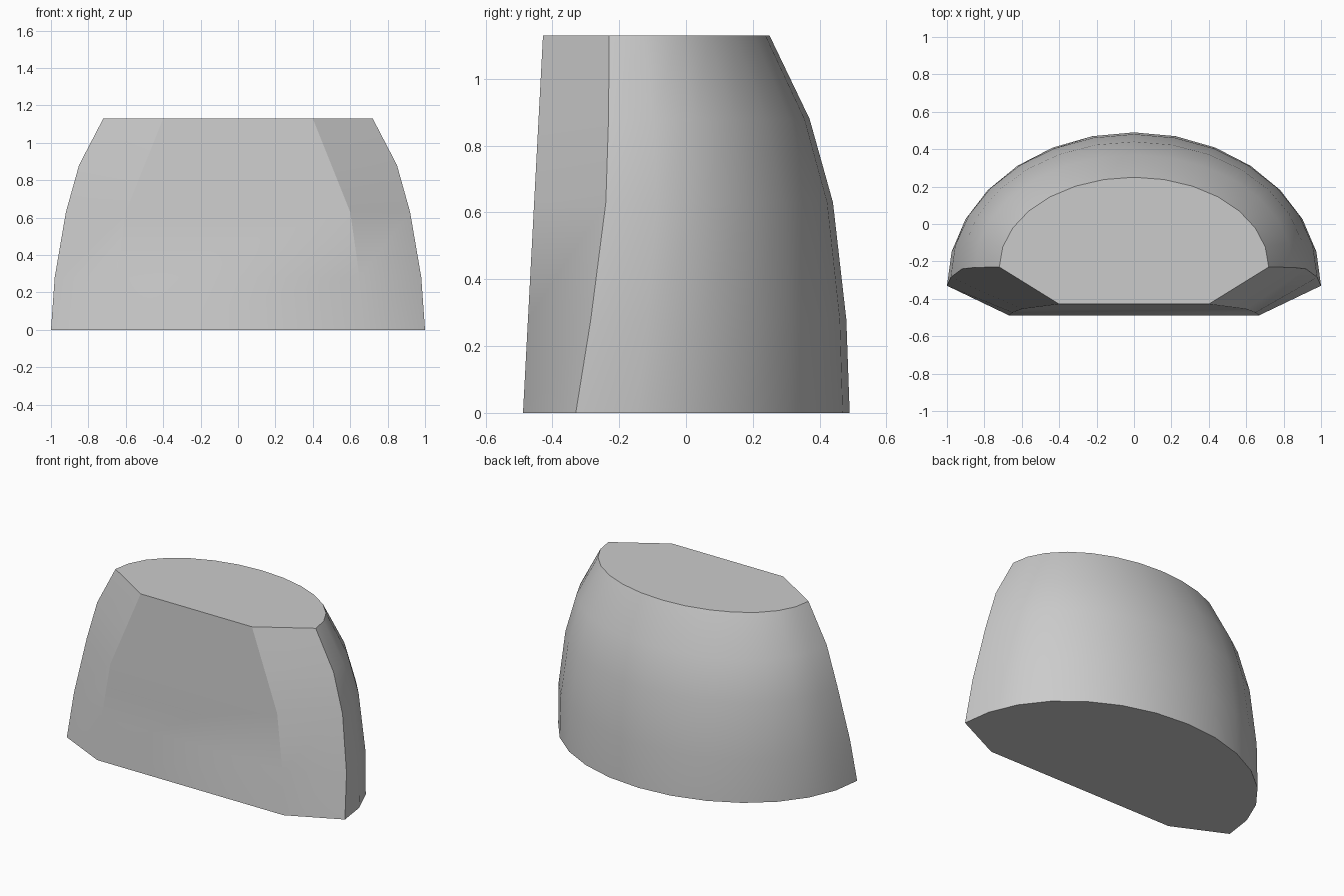
import bpy, bmesh, math

cube = bpy.data.objects.get("Cube")
if cube:
    bpy.data.objects.remove(cube, do_unlink=True)

grey = bpy.data.materials.new("plain_grey")
grey.use_nodes = True
colour = (0.6, 0.6, 0.6, 1)
grey.diffuse_color = colour
grey.node_tree.nodes["Principled BSDF"].inputs["Base Color"].default_value = colour

# Each level: height, half width, side corner y, back y, front edge half width
LEVELS = [
    (0.00, 1.00, -0.33, 0.49, 0.67),
    (0.28, 0.98, -0.285, 0.48, 0.65),
    (0.63, 0.92, -0.24, 0.44, 0.60),
    (0.88, 0.85, -0.232, 0.37, 0.50),
    (1.13, 0.72, -0.23, 0.25, 0.40),
]
BACK_STEPS = 14


def section(z, half, side_y, back_y, front):
    """Half-ellipse back closed by a three-sided faceted front."""
    points = []
    for i in range(BACK_STEPS + 1):
        a = math.pi * i / BACK_STEPS
        points.append((half * math.cos(a), side_y + (back_y - side_y) * math.sin(a), z))
    front_y = -0.488 + 0.053 * z
    return points + [(-front, front_y, z), (front, front_y, z)]


# Loft the sections into a closed block
bm = bmesh.new()
rings = [[bm.verts.new(p) for p in section(*level)] for level in LEVELS]
for low, high in zip(rings, rings[1:]):
    for i in range(len(low)):
        j = (i + 1) % len(low)
        bm.faces.new((low[i], low[j], high[j], high[i]))
bm.faces.new(rings[0][::-1])
bm.faces.new(rings[-1])
bmesh.ops.recalc_face_normals(bm, faces=bm.faces[:])
mesh = bpy.data.meshes.new("domed_block")
bm.to_mesh(mesh)
bm.free()
mesh.materials.append(grey)

block = bpy.data.objects.new("domed_block", mesh)
bpy.context.collection.objects.link(block)
bpy.ops.object.select_all(action="DESELECT")
block.select_set(True)
bpy.context.view_layer.objects.active = block
bpy.ops.object.shade_smooth_by_angle(angle=math.radians(30))
